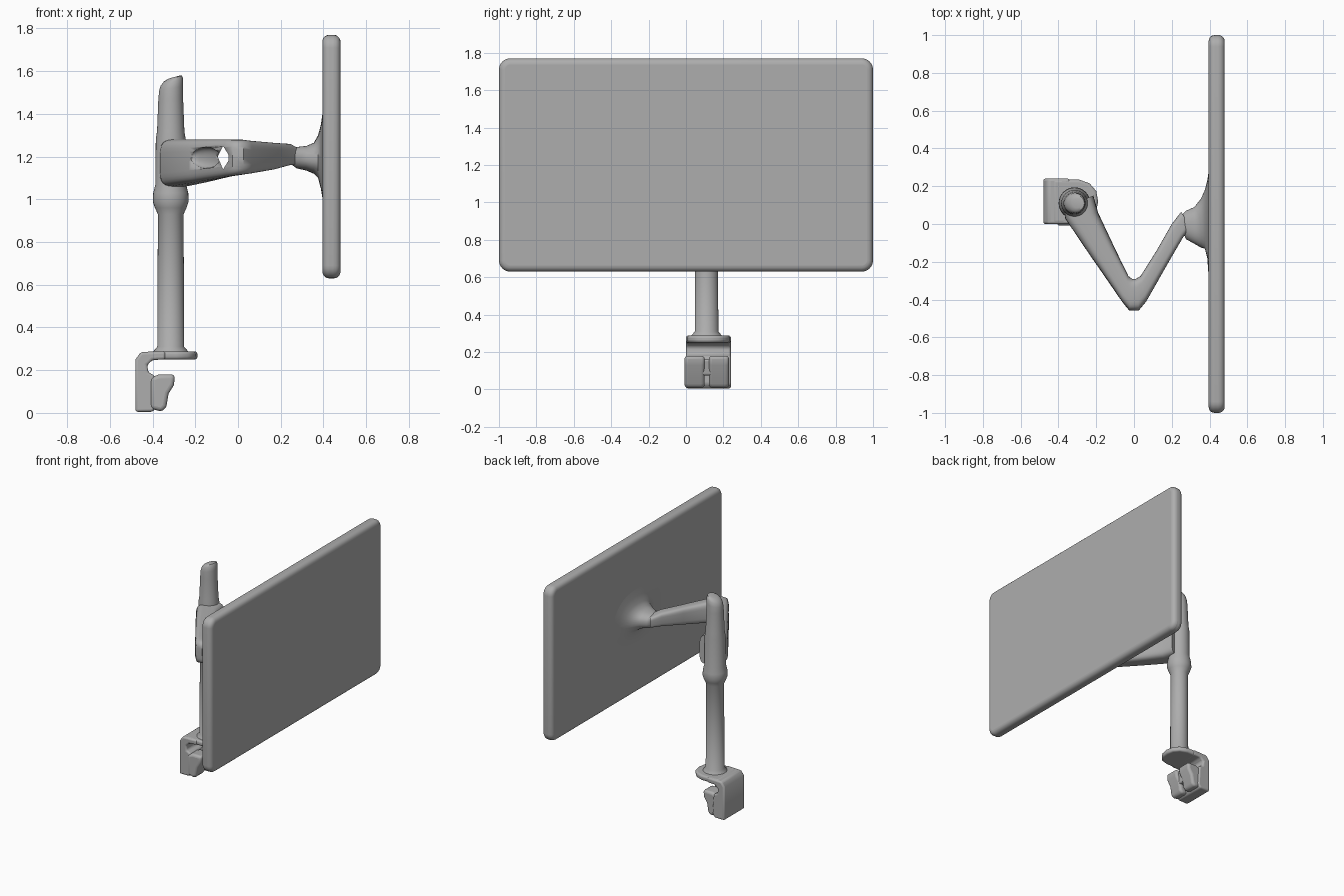
import bpy, bmesh, math
from mathutils import Vector

old = bpy.data.objects.get("Cube")
if old:
    bpy.data.objects.remove(old)

grey = bpy.data.materials.new("plain_grey")
grey.use_nodes = True
COLOUR = (0.42, 0.42, 0.42, 1)
grey.diffuse_color = COLOUR
grey.node_tree.nodes["Principled BSDF"].inputs["Base Color"].default_value = COLOUR


def finish(name, bm, bevel=0, segments=4):
    bmesh.ops.recalc_face_normals(bm, faces=bm.faces)
    mesh = bpy.data.meshes.new(name)
    bm.to_mesh(mesh)
    bm.free()
    mesh.materials.append(grey)
    obj = bpy.data.objects.new(name, mesh)
    bpy.context.collection.objects.link(obj)
    if bevel:
        mod = obj.modifiers.new("round_edges", "BEVEL")
        mod.width, mod.segments = bevel, segments
        mod.limit_method, mod.angle_limit = "ANGLE", math.radians(40)
    bpy.ops.object.select_all(action="DESELECT")
    obj.select_set(True)
    bpy.context.view_layer.objects.active = obj
    bpy.ops.object.shade_smooth_by_angle(angle=math.radians(50))
    return obj


def loft(name, sections, power=1.0, n=32):
    """Skin rounded sections, each given as centre, half-width and half-height vectors."""
    bm = bmesh.new()
    rings = []
    for c, u, v in sections:
        ring = []
        for i in range(n):
            a = math.tau * i / n
            cu, sv = math.cos(a), math.sin(a)
            cu = math.copysign(abs(cu) ** power, cu)
            sv = math.copysign(abs(sv) ** power, sv)
            ring.append(bm.verts.new(Vector(c) + Vector(u) * cu + Vector(v) * sv))
        rings.append(ring)
    for a, b in zip(rings, rings[1:]):
        for i in range(n):
            j = (i + 1) % n
            bm.faces.new((a[i], a[j], b[j], b[i]))
    bm.faces.new(rings[0])
    bm.faces.new(rings[-1])
    return finish(name, bm)


def edge_loft(name, rows, power):
    """Loft from rows of: side A (x, y), side B (x, y), low z, high z."""
    out = []
    for a, b, lo, hi in rows:
        a, b = Vector((*a, 0)), Vector((*b, 0))
        out.append(((a + b) / 2 + Vector((0, 0, (lo + hi) / 2)), (a - b) / 2, (0, 0, (hi - lo) / 2)))
    return loft(name, out, power)


def prism(name, outline, place, depth, bevel=0):
    """Extrude a flat outline, placed in space by a function, along a vector."""
    bm = bmesh.new()
    face = bm.faces.new([bm.verts.new(place(*p)) for p in outline])
    new = bmesh.ops.extrude_face_region(bm, geom=[face])["geom"]
    bmesh.ops.translate(bm, vec=depth, verts=[g for g in new if isinstance(g, bmesh.types.BMVert)])
    return finish(name, bm, bevel)


def cut(obj, cutter):
    mod = obj.modifiers.new("cut", "BOOLEAN")
    mod.operation, mod.object, mod.solver = "DIFFERENCE", cutter, "EXACT"
    cutter.hide_render = True
    cutter.hide_set(True)


# Screen panel with rounded corners and edges
bm = bmesh.new()
bmesh.ops.create_cube(bm, size=1)
for v in bm.verts:
    v.co = (0.4375 + v.co.x * 0.085, v.co.y * 2, 1.2 + v.co.z * 1.14)
corners = [e for e in bm.edges if abs(e.verts[0].co.x - e.verts[1].co.x) > 0.01]
bmesh.ops.bevel(bm, geom=corners, offset=0.06, segments=6, profile=0.5, affect="EDGES")
finish("screen", bm, 0.032, 5)

# Pole with collar, sleeve and slanted cap: z, centre x, radius, tilt
POLE_X, POLE_Y = -0.315, 0.11
pole = [(0.27, 0, 0.09, 0), (0.29, 0, 0.08, 0), (0.31, 0, 0.063, 0), (0.93, 0, 0.06, 0),
        (0.96, 0, 0.074, 0), (0.99, 0, 0.084, 0), (1.03, 0, 0.082, 0), (1.07, 0, 0.072, 0),
        (1.28, 0, 0.07, 0), (1.32, 0, 0.064, 0), (1.47, 0, 0.058, 0), (1.52, 0.002, 0.056, 0.01),
        (1.55, 0.005, 0.052, 0.018), (1.566, 0.01, 0.042, 0.014), (1.572, 0.014, 0.025, 0.007)]
loft("pole", [((POLE_X + dx, POLE_Y, z), (r, 0, t), (0, r, 0)) for z, dx, r, t in pole])

# Folding arm: tapered first link, elbow, and second link
arm = edge_loft("folding_arm", [
    ((-0.215, 0.15), (-0.37, 0.09), 1.06, 1.28),
    ((-0.19, 0.06), (-0.365, 0.03), 1.06, 1.28),
    ((-0.11, -0.11), (-0.23, -0.17), 1.08, 1.28),
    ((-0.03, -0.275), (-0.065, -0.41), 1.105, 1.28),
    ((-0.01, -0.29), (-0.025, -0.458), 1.11, 1.28),
    ((0.01, -0.29), (0.025, -0.458), 1.115, 1.28),
    ((0.035, -0.275), (0.065, -0.41), 1.12, 1.275),
    ((0.12, -0.14), (0.19, -0.19), 1.14, 1.265),
    ((0.2, 0.0), (0.26, -0.07), 1.16, 1.26),
    ((0.25, 0.065), (0.3, -0.02), 1.16, 1.235)], 0.5)

# Opening and shallow recess in the first link
hole = prism("hole_cutter", [(-0.095, 1.2), (-0.07, 1.25), (-0.045, 1.21), (-0.045, 1.18), (-0.07, 1.14)],
             lambda x, z: (x, -0.6, z), (0, 0.6, 0))
cut(arm, hole)
along = Vector((0.56, -0.83, 0))
across = Vector((0.83, 0.56, 0))
recess = loft("recess_cutter", [
    (Vector((-0.155, -0.285, 1.195)) + along * 0.12 * math.sin(t), across * 0.035 * math.cos(t),
     (0, 0, 0.05 * math.cos(t))) for t in [math.radians(d) for d in range(-80, 81, 20)]], 0.8)
cut(arm, recess)

# Mounting head flaring out onto the screen back: x, y range, z range
head = [(0.255, -0.03, 0.05, 1.16, 1.23), (0.275, -0.08, 0.07, 1.145, 1.245),
        (0.32, -0.105, 0.09, 1.135, 1.25), (0.355, -0.125, 0.135, 1.12, 1.265),
        (0.375, -0.13, 0.18, 1.1, 1.3), (0.388, -0.18, 0.23, 1.05, 1.35),
        (0.398, -0.32, 0.3, 0.99, 1.42)]
edge_loft("mounting_head", [((x, y1), (x, y0), lo, hi) for x, y0, y1, lo, hi in head], 0.85)

# Clamp bracket, back wall and top lip
prism("clamp_bracket", [(-0.48, 0.005), (-0.48, 0.25), (-0.455, 0.285), (-0.34, 0.288), (-0.34, 0.25),
                        (-0.4, 0.248), (-0.425, 0.225), (-0.42, 0.19), (-0.39, 0.175), (-0.38, 0.03),
                        (-0.4, 0.005)],
      lambda x, z: (x, 0.0, z), (0, 0.24, 0), 0.012)

# Top plate under the pole
prism("top_plate", [(-0.43, 0.005), (-0.43, 0.235), (-0.29, 0.235), (-0.235, 0.215), (-0.2, 0.175),
                    (-0.19, 0.12), (-0.2, 0.065), (-0.235, 0.02), (-0.29, 0.005)],
      lambda x, y: (x, y, 0.25), (0, 0, 0.038), 0.014)

# Two jaw lobes and the web between them
jaw = [(-0.41, 0.02), (-0.41, 0.165), (-0.37, 0.18), (-0.295, 0.18), (-0.3, 0.13), (-0.325, 0.09),
       (-0.335, 0.03), (-0.355, 0.005)]
for side, y in (("right", -0.008), ("left", 0.122)):
    prism("jaw_lobe_" + side, jaw, lambda x, z: (x, y, z), (0, 0.108, 0), 0.018)
prism("jaw_web", [(-0.41, 0.075), (-0.41, 0.16), (-0.315, 0.16), (-0.33, 0.075)],
      lambda x, z: (x, 0.06, z), (0, 0.1, 0), 0.01)
